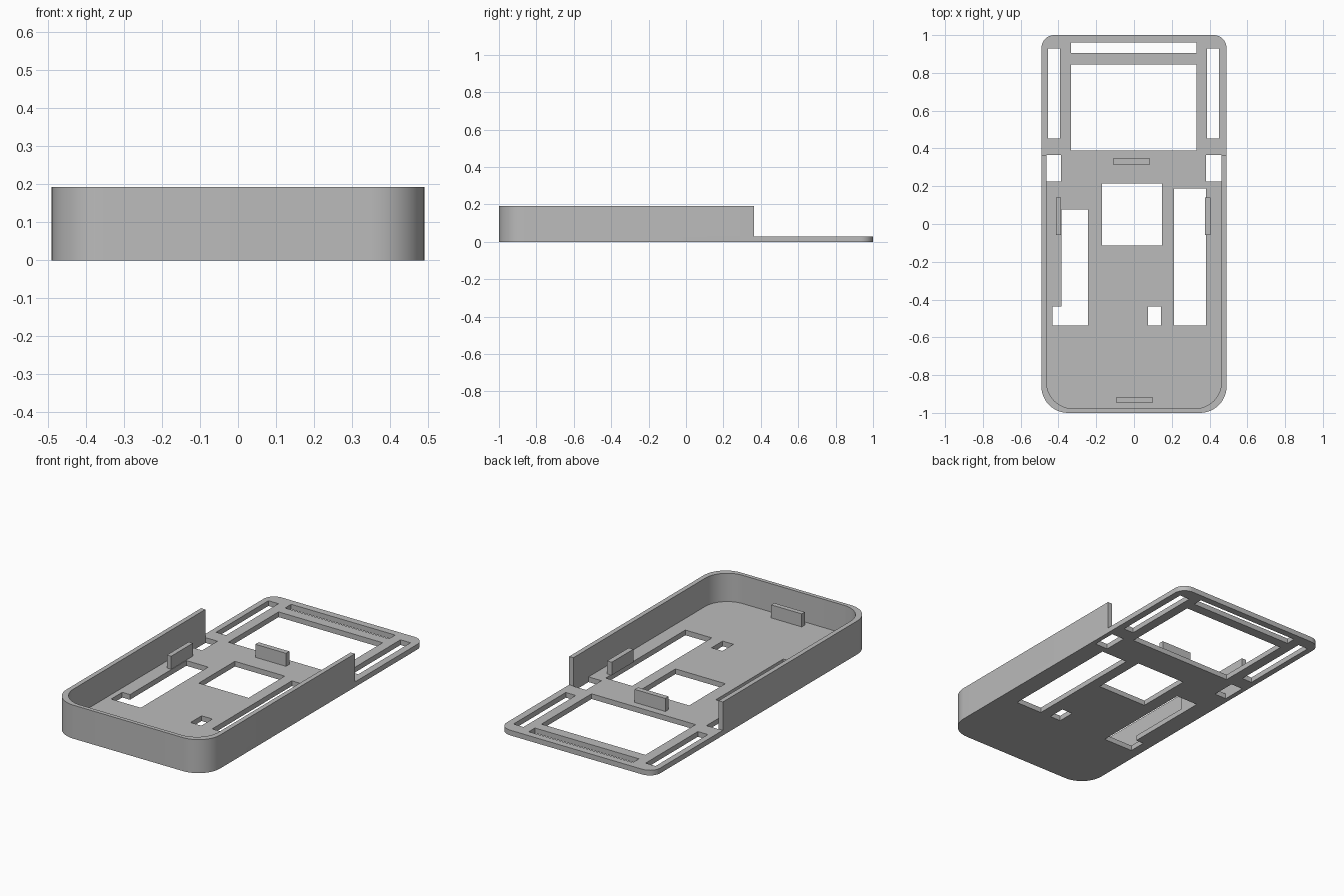
import bpy, math

if "Cube" in bpy.data.objects:
    bpy.data.objects.remove(bpy.data.objects["Cube"])

grey = bpy.data.materials.new("grey plastic")
grey.diffuse_color = (0.5, 0.5, 0.5, 1)
grey.use_nodes = True
grey.node_tree.nodes["Principled BSDF"].inputs["Base Color"].default_value = grey.diffuse_color
FLOOR, TOP = 0.03, 0.193


def arc(cx, cy, r, start, steps=12):
    """Quarter circle, counter-clockwise from the start angle in degrees."""
    return [(cx + r * math.cos(math.radians(start + 90 * i / steps)),
             cy + r * math.sin(math.radians(start + 90 * i / steps)))
            for i in range(steps + 1)]


def rect(x0, x1, y0, y1):
    return [(x0, y0), (x1, y0), (x1, y1), (x0, y1)]


def slab(name, outlines, z0, z1):
    """Extrude a filled outline; further outlines inside it become holes."""
    curve = bpy.data.curves.new(name, 'CURVE')
    curve.dimensions = '2D'
    curve.fill_mode = 'BOTH'
    curve.extrude = (z1 - z0) / 2
    for pts in outlines:
        s = curve.splines.new('POLY')
        s.points.add(len(pts) - 1)
        for p, (x, y) in zip(s.points, pts):
            p.co = (x, y, 0, 1)
        s.use_cyclic_u = True
    ob = bpy.data.objects.new(name, curve)
    bpy.context.collection.objects.link(ob)
    ob.location.z = (z0 + z1) / 2
    bpy.ops.object.select_all(action='DESELECT')
    bpy.context.view_layer.objects.active = ob
    ob.select_set(True)
    bpy.ops.object.convert(target='MESH')
    ob = bpy.context.object
    ob.data.materials.clear()
    ob.data.materials.append(grey)
    # weld the caps to the sides
    bpy.ops.object.mode_set(mode='EDIT')
    bpy.ops.mesh.select_all(action='SELECT')
    bpy.ops.mesh.remove_doubles(threshold=0.0001)
    bpy.ops.mesh.normals_make_consistent(inside=False)
    bpy.ops.object.mode_set(mode='OBJECT')
    bpy.ops.object.shade_smooth_by_angle(angle=math.radians(30))
    return ob


# Base plate with rounded corners and cut-outs
W, R, RB = 0.49, 0.14, 0.068
front_left = arc(-W + R, -1 + R, R, 180)
front_right = arc(W - R, -1 + R, R, 270)
plate = (front_left + front_right + arc(W - RB, 1 - RB, RB, 0)
         + arc(-W + RB, 1 - RB, RB, 90))
holes = [
    rect(-0.333, 0.33, 0.904, 0.96),       # end slot
    rect(-0.333, 0.33, 0.388, 0.845),      # large window
    rect(-0.456, -0.392, 0.452, 0.928),    # side slots
    rect(0.386, 0.45, 0.452, 0.928),
    rect(-0.463, -0.387, 0.226, 0.366),    # openings at the wall ends
    rect(0.381, 0.463, 0.226, 0.366),
    rect(-0.17, 0.148, -0.115, 0.214),     # centre square
    rect(0.212, 0.381, -0.538, 0.187),     # long right opening
    rect(0.074, 0.143, -0.538, -0.437),    # small opening
    [(-0.432, -0.538), (-0.243, -0.538), (-0.243, 0.076),
     (-0.383, 0.076), (-0.383, -0.437), (-0.432, -0.437)],  # notched opening
]
slab("base_plate", [plate] + holes, 0, FLOOR)

# U-shaped wall around the front end
WI, YI, END = 0.463, -0.977, 0.364
inner = arc(-WI + R, YI + R, R, 180) + arc(WI - R, YI + R, R, 270)
wall = ([(-W, END)] + front_left + front_right + [(W, END), (WI, END)]
        + inner[::-1] + [(-WI, END)])
slab("surround_wall", [wall], FLOOR, TOP)

# Upright tabs standing on the plate
tabs = {
    "back_tab": (-0.111, 0.085, 0.316, 0.346),
    "front_tab": (-0.095, 0.1, -0.946, -0.918),
    "left_tab": (-0.413, -0.386, -0.057, 0.14),
    "right_tab": (0.375, 0.405, -0.057, 0.14),
}
for name, box in tabs.items():
    slab(name, [rect(*box)], FLOOR, 0.105)
